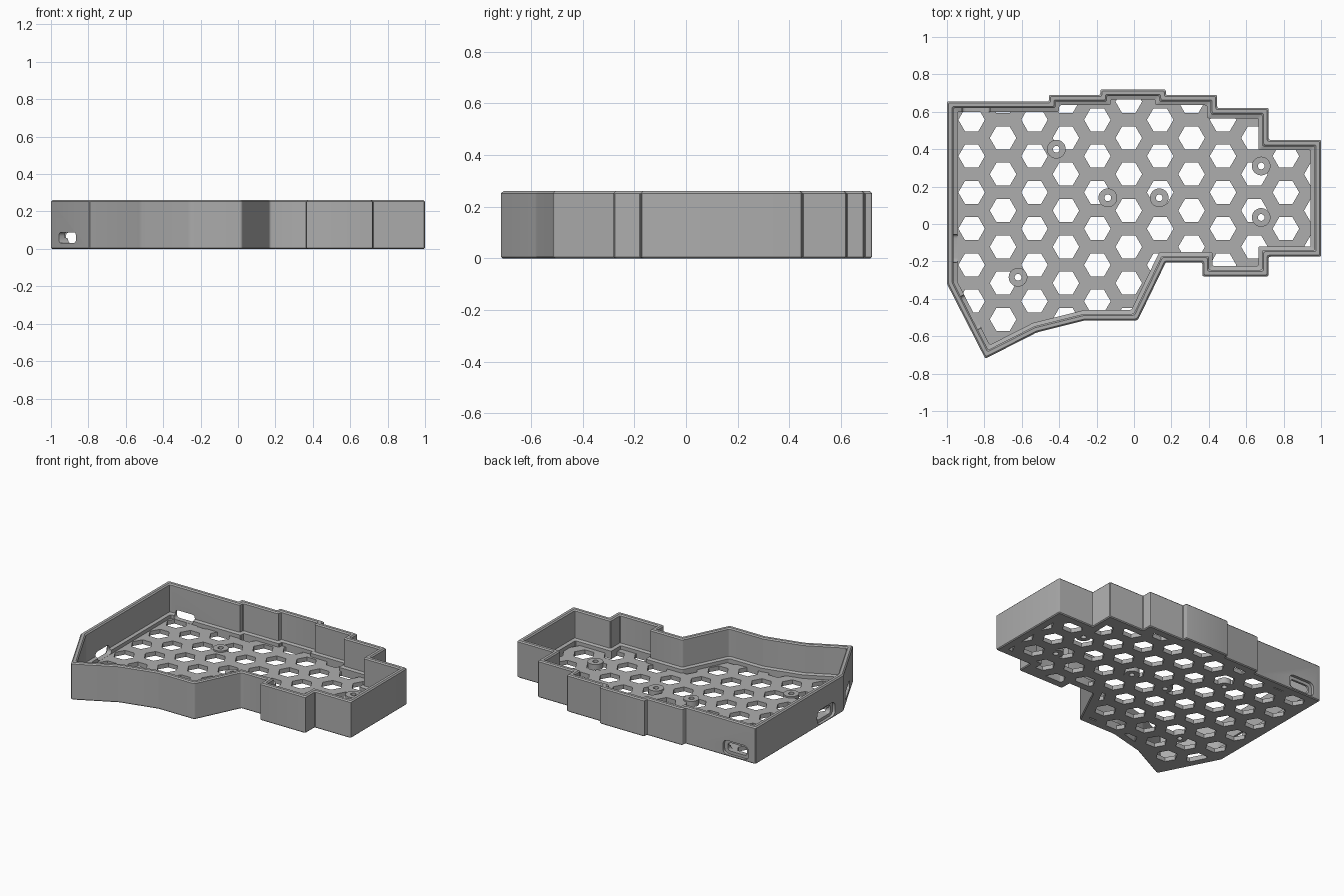
import bpy, bmesh, math
from mathutils import Vector

if "Cube" in bpy.data.objects:
    bpy.data.objects.remove(bpy.data.objects["Cube"])

# Plan outline, counter-clockwise
OUT = [Vector(p) for p in [
    (-1, .655), (-1, -.32), (-.795, -.72), (-.52, -.58), (-.26, -.515), (.02, -.515),
    (.17, -.205), (.365, -.205), (.365, -.28), (.72, -.28), (.72, -.175), (1, -.175),
    (1, .45), (.72, .45), (.72, .62), (.445, .62), (.445, .69), (.17, .69),
    (.17, .72), (-.18, .72), (-.18, .69), (-.455, .69), (-.455, .655)]]

grey = bpy.data.materials.new("light_grey")
grey.diffuse_color = (.42, .42, .42, 1)
grey.use_nodes = True
grey.node_tree.nodes["Principled BSDF"].inputs["Base Color"].default_value = grey.diffuse_color


def inset(poly, d):
    """Mitred inward offset of a counter-clockwise polygon."""
    res = []
    for i, p in enumerate(poly):
        a = (p - poly[i - 1]).normalized()
        b = (poly[(i + 1) % len(poly)] - p).normalized()
        na, nb = Vector((-a.y, a.x)), Vector((-b.y, b.x))
        res.append(p + (na + nb) * d / (1 + na.dot(nb)))
    return res


def rounded(poly, r, steps=3):
    """Round every corner with a short curve."""
    res = []
    for i, p in enumerate(poly):
        a = p + (poly[i - 1] - p).normalized() * r
        b = p + (poly[(i + 1) % len(poly)] - p).normalized() * r
        for k in range(steps + 1):
            t = k / steps
            res.append(a * (1 - t) ** 2 + p * 2 * t * (1 - t) + b * t * t)
    return res


def add_prism(bm, base, move):
    """Closed prism from a loop of 3D points pushed along a vector."""
    lo = [bm.verts.new(p) for p in base]
    hi = [bm.verts.new(p + move) for p in base]
    n = len(base)
    bm.faces.new(lo[::-1])
    bm.faces.new(hi)
    for i in range(n):
        j = (i + 1) % n
        bm.faces.new((lo[i], lo[j], hi[j], hi[i]))


def add_rings(bm, rings, closed=True):
    """Skin a closed series of equal-length rings."""
    vs = [[bm.verts.new(p) for p in ring] for ring in rings]
    n = len(vs[0])
    for a, b in zip(vs, vs[1:] + vs[:1]):
        for i in range(n):
            j = (i + 1) % n
            bm.faces.new((a[i], a[j], b[j], b[i]))


def finish(name, bm):
    bmesh.ops.recalc_face_normals(bm, faces=bm.faces)
    me = bpy.data.meshes.new(name)
    bm.to_mesh(me)
    bm.free()
    ob = bpy.data.objects.new(name, me)
    bpy.context.collection.objects.link(ob)
    me.materials.append(grey)
    return ob


def cut(ob, cutter):
    mod = ob.modifiers.new("cut", 'BOOLEAN')
    mod.operation, mod.solver, mod.object = 'DIFFERENCE', 'EXACT', cutter
    cutter.hide_render = True
    bpy.context.view_layer.objects.active = ob
    bpy.ops.object.modifier_apply(modifier=mod.name)
    bpy.data.objects.remove(cutter)


def ring(x, y, r, z, n, start=0):
    return [Vector((x + r * math.cos(start + math.tau * i / n),
                    y + r * math.sin(start + math.tau * i / n), z)) for i in range(n)]


# Wall with chamfered rims and an inner ledge
PROFILE = [(.006, 0), (0, .006), (0, .252), (.008, .26), (.027, .26),
           (.035, .252), (.035, .062), (.055, .055), (.055, 0)]
bm = bmesh.new()
add_rings(bm, [[Vector((p.x, p.y, z)) for p in rounded(inset(OUT, d), .01)]
               for d, z in PROFILE])
wall = finish("wall", bm)


# Port openings through the wall
def port(x, y, normal, w, h, start, depth):
    n = Vector((*normal, 0)).normalized()
    u = Vector((-n.y, n.x, 0))
    rect = [Vector((sx * w / 2, sz * h / 2)) for sx, sz in ((-1, -1), (1, -1), (1, 1), (-1, 1))]
    bm = bmesh.new()
    base = [Vector((x, y, .06)) + u * p.x + Vector((0, 0, p.y)) + n * start
            for p in rounded(rect, h * .4, 5)]
    add_prism(bm, base, -n * depth)
    cut(wall, finish("port_cutter", bm))


for x, y, n in ((-.845, .655, (0, 1)), (-1, -.13, (-1, 0))):
    port(x, y, n, .2, .1, .05, .07)      # outer recess
    port(x, y, n, .15, .058, .05, .15)   # through hole
port(-.912, -.492, (-.4, -.205), .2, .056, .05, .15)

# Floor plate pierced by a hexagon grid
BOSSES = [(-.415, .4), (-.14, .14), (.135, .14), (.68, .31), (.68, .035), (-.62, -.285)]
PITCH, HEX_R, FLOOR = .194, .071, .03
bm = bmesh.new()
add_prism(bm, [Vector((p.x, p.y, 0)) for p in inset(OUT, .048)], Vector((0, 0, FLOOR)))
floor = finish("floor", bm)
bm = bmesh.new()
for c in range(-2, 11):
    for r in range(-8, 4):
        x = -.70 + c * PITCH * .866
        y = .46 + (r + .5 * (c % 2)) * PITCH
        if abs(x) < 1.05 and abs(y) < .8:
            add_prism(bm, ring(x, y, HEX_R, -.05, 6), Vector((0, 0, .15)))
cut(floor, finish("hex_cutter", bm))
bm = bmesh.new()
for x, y in BOSSES:
    add_prism(bm, ring(x, y, .03, -.05, 24), Vector((0, 0, .15)))
cut(floor, finish("screw_cutter", bm))

# Screw bosses
for i, (x, y) in enumerate(BOSSES):
    bm = bmesh.new()
    add_rings(bm, [ring(x, y, r, z, 32) for r, z in ((.05, 0), (.05, .04), (.018, .04), (.018, 0))])
    finish(f"screw_boss_{i + 1}", bm)

# Smooth the rounded corners, keep hard edges
for ob in bpy.context.collection.objects:
    ob.select_set(True)
bpy.context.view_layer.objects.active = wall
bpy.ops.object.shade_smooth_by_angle(angle=math.radians(30))
